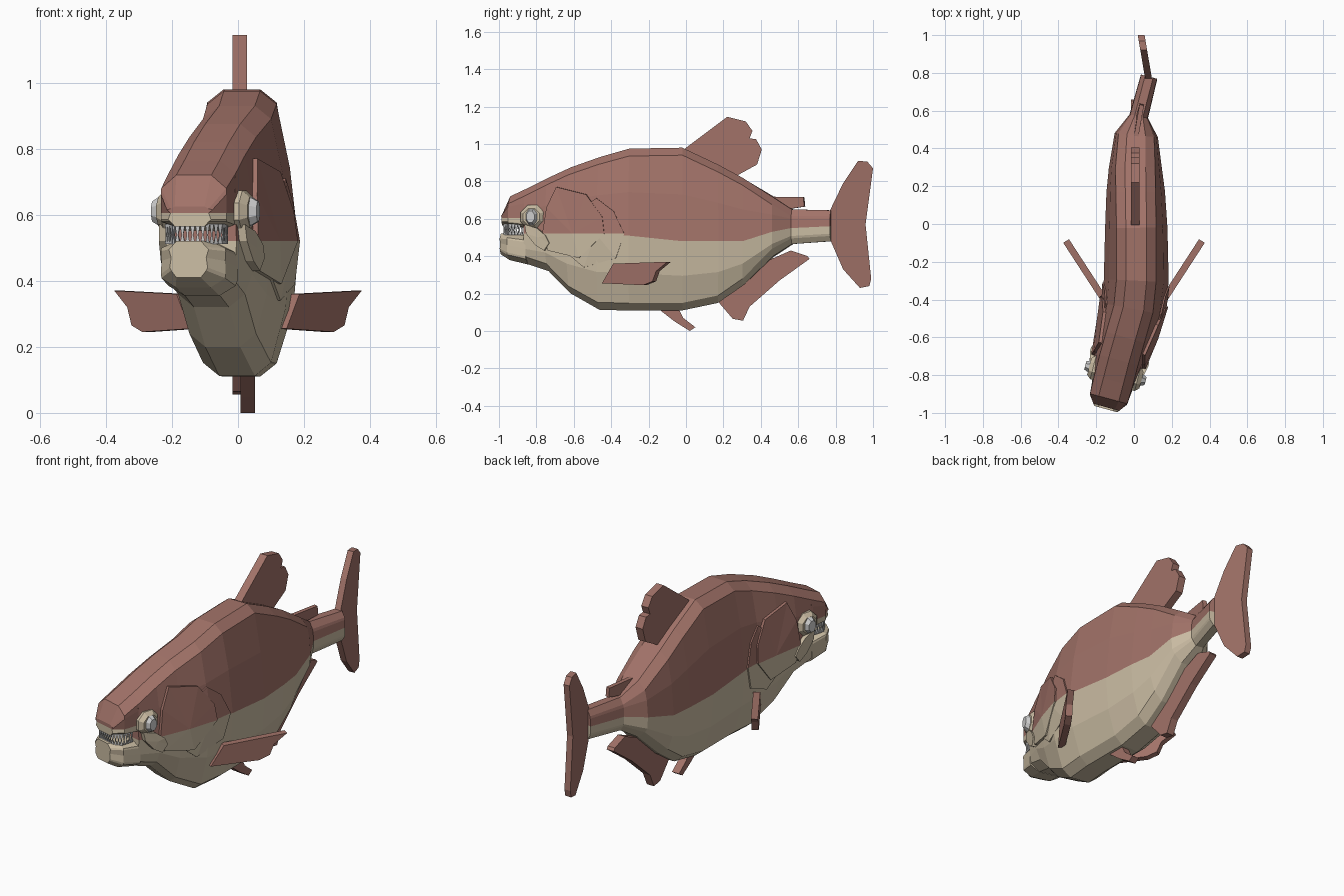
import bpy, bmesh, math
from mathutils import Vector

if "Cube" in bpy.data.objects:
    bpy.data.objects.remove(bpy.data.objects["Cube"])


def material(name, col):
    m = bpy.data.materials.new(name)
    m.diffuse_color = (*col, 1)
    m.use_nodes = True
    m.node_tree.nodes["Principled BSDF"].inputs["Base Color"].default_value = m.diffuse_color
    return m


BROWN = material("red_brown", (0.36, 0.17, 0.14))
CREAM = material("cream", (0.60, 0.51, 0.37))


def finish(name, bm, mats=()):
    bmesh.ops.recalc_face_normals(bm, faces=bm.faces[:])
    me = bpy.data.meshes.new(name)
    bm.to_mesh(me)
    bm.free()
    for m in mats:
        me.materials.append(m)
    ob = bpy.data.objects.new(name, me)
    bpy.context.collection.objects.link(ob)
    return ob


def interp(table, y):
    """Linear interpolation of rows keyed by their first value."""
    y = min(max(y, table[0][0]), table[-1][0])
    for a, b in zip(table, table[1:]):
        if y <= b[0]:
            t = (y - a[0]) / (b[0] - a[0])
            return [p + (q - p) * t for p, q in zip(a, b)]


# Curved spine: (y, x)
SPINE = [(-1, -.155), (-.9, -.127), (-.7, -.075), (-.45, -.003), (-.3, .012),
         (0, .012), (.4, .005), (.55, .02), (.78, .08)]


def bend(s, y, z):
    y0, y1 = max(y - .1, -1), min(y + .1, .78)
    if y1 <= y0:
        y0 = .68
    d = (interp(SPINE, y1)[1] - interp(SPINE, y0)[1]) / (y1 - y0)
    l = math.hypot(1, d)
    return Vector((interp(SPINE, y)[1] + s / l, y - s * d / l, z))


# Body sections: y, top, colour split, bottom, half width, ridge scale
BODY = [(-.84, .76, .52, .36, .11, 1), (-.72, .82, .52, .32, .135, 1),
        (-.6, .875, .52, .2, .15, 1), (-.45, .93, .52, .112, .165, 1),
        (-.3, .975, .51, .11, .172, 1), (-.02, .98, .48, .11, .165, 1),
        (.17, .89, .48, .15, .155, 1), (.3, .82, .48, .24, .14, 1),
        (.47, .715, .53, .4, .115, .9), (.57, .65, .55, .465, .05, .4),
        (.78, .645, .56, .48, .045, .4)]


def half_ring(sec):
    y, top, split, bot, w, k = sec
    r, u = .055 * k, .105 * k
    ct, cb = min(.04, .35 * (top - split)), min(.04, .35 * (split - bot))
    return [(r, top), (min(u, w), top - ct), (u * .4 + w * .6, (top + split) / 2),
            (w, split), (u * .25 + w * .75, (split + bot) / 2),
            (min(u, w), bot + cb), (r, bot)]


def loft(name, secs, mats):
    bm = bmesh.new()
    rings = []
    for sec in secs:
        h = half_ring(sec)
        pts = h + [(-s, z) for s, z in reversed(h)]
        rings.append([bm.verts.new(bend(s, sec[0], z)) for s, z in pts])
    low = len(mats) - 1
    for a, b in zip(rings, rings[1:]):
        for i in range(14):
            j = (i + 1) % 14
            f = bm.faces.new((a[i], a[j], b[j], b[i]))
            f.material_index = low if 3 <= i <= 9 else 0
    for r in (rings[0], rings[-1]):
        bm.faces.new(r[:4] + r[10:])
        bm.faces.new(r[3:11]).material_index = low
    return finish(name, bm, mats)


loft("body", BODY, (BROWN, CREAM))
loft("upper_jaw", [(-.97, .625, .605, .565, .06, .85), (-.925, .72, .605, .565, .102, 1),
                   (-.83, .765, .605, .55, .108, 1)], (BROWN, CREAM))
loft("lower_jaw", [(-.98, .52, .47, .41, .055, .7), (-.93, .52, .46, .38, .1, 1),
                   (-.83, .51, .44, .355, .112, 1)], (CREAM,))


def half_width(y, z):
    h = half_ring(interp(BODY, y))
    for (s0, z0), (s1, z1) in zip(h, h[1:]):
        if z1 <= z <= z0:
            return s0 + (s1 - s0) * (z0 - z) / (z0 - z1)
    return h[-1][0]


def plate(name, pts, centre, lift, mats):
    """Thin panel following the flank, fanned from its centre."""
    for side, tag in ((1, "right"), (-1, "left")):
        bm = bmesh.new()

        def v(p, off):
            return bm.verts.new(bend(side * (half_width(*p) + off), *p))
        out, inn, c = [v(p, lift) for p in pts], [v(p, -.02) for p in pts], v(centre, lift)
        for i in range(len(pts)):
            j = (i + 1) % len(pts)
            low = pts[i][1] + pts[j][1] < 2 * .52 and len(mats) > 1
            for f in ((out[i], out[j], c), (out[i], inn[i], inn[j], out[j])):
                bm.faces.new(f).material_index = int(low)
        finish(f"{tag}_{name}", bm, mats)


# Gill covers and cheeks
plate("rear_gill_cover", [(-.45, .71), (-.37, .64), (-.32, .52), (-.36, .39), (-.51, .34),
                          (-.6, .42), (-.6, .52), (-.52, .66)], (-.45, .52), .008, (BROWN, CREAM))
plate("front_gill_cover", [(-.66, .77), (-.5, .73), (-.42, .61), (-.41, .52), (-.53, .39),
                           (-.7, .43), (-.73, .52), (-.71, .66)], (-.56, .52), .016, (BROWN, CREAM))
plate("cheek", [(-.83, .57), (-.76, .55), (-.71, .51), (-.69, .47), (-.72, .43),
                (-.77, .46), (-.82, .52)], (-.75, .5), .024, (CREAM,))


def disc(name, ry, rz, s0, s1, mats):
    """Bevelled octagonal disc on both sides of the head."""
    for side, tag in ((1, "right"), (-1, "left")):
        bm = bmesh.new()
        rings = []
        for s, k in ((s0, 1), (s0 * .4 + s1 * .6, 1), (s1, .7)):
            rings.append([bm.verts.new(bend(
                side * s, -.79 + k * ry * math.cos((i + .5) * math.pi / 4),
                .61 + k * rz * math.sin((i + .5) * math.pi / 4))) for i in range(8)])
        for a, b in zip(rings, rings[1:]):
            for i in range(8):
                bm.faces.new((a[i], a[(i + 1) % 8], b[(i + 1) % 8], b[i]))
        bm.faces.new(rings[0])
        bm.faces.new(rings[-1])
        finish(f"{tag}_{name}", bm, mats)


disc("eye_socket", .068, .068, .09, .143, (CREAM,))
disc("eye", .033, .047, .11, .165, ())

# Teeth along both jaws
ARCH = [(-.09, -.86), (-.09, -.925), (-.048, -.965), (.048, -.965), (.09, -.925), (.09, -.86)]
for name, base, tip in (("upper_teeth", .572, .525), ("lower_teeth", .512, .55)):
    bm = bmesh.new()
    for a, b in zip(ARCH, ARCH[1:]):
        a, b = Vector(a), Vector(b)
        n = max(3, round((b - a).length / .016))
        for i in range(n):
            p, q = a.lerp(b, i / n), a.lerp(b, (i + 1) / n)
            m = (p + q) / 2
            inward = m + (Vector((0, -.85)) - m).normalized() * .02
            vs = [bm.verts.new(bend(t.x, t.y, base)) for t in (p, q, inward)]
            top = bm.verts.new(bend(m.x, m.y, tip))
            bm.faces.new(vs)
            for j in range(3):
                bm.faces.new((vs[j], vs[(j + 1) % 3], top))
    finish(name, bm)


def fin(name, pts, place, t=.022):
    bm = bmesh.new()
    a = [bm.verts.new(place(-t, y, z)) for y, z in pts]
    b = [bm.verts.new(place(t, y, z)) for y, z in pts]
    bm.faces.new(a)
    bm.faces.new(b)
    for i in range(len(pts)):
        j = (i + 1) % len(pts)
        bm.faces.new((a[i], a[j], b[j], b[i]))
    finish(name, bm, (BROWN,))


def straight(s, y, z):
    return Vector((.006 + s, y, z))


# Fins along the midline
fin("dorsal_fin", [(-.02, .96), (0, .98), (.22, 1.145), (.32, 1.12), (.355, 1.07), (.34, 1.03),
                   (.375, 1.025), (.405, .97), (.38, .89), (.28, .835), (.2, .83)], straight)
fin("adipose_fin", [(.44, .70), (.46, .718), (.63, .715), (.635, .665), (.57, .655), (.5, .66)],
    bend, .012)
fin("anal_fin", [(.16, .17), (.25, .065), (.305, .055), (.34, .13), (.5, .27), (.66, .385),
                 (.65, .4), (.56, .43), (.4, .36), (.28, .25)], straight)
fin("pelvic_fin", [(-.15, .12), (-.06, .05), (.02, 0), (.05, .02), (-.015, .07), (-.04, .12)],
    lambda s, y, z: Vector((.03 + s, y, z)))
fin("tail_fin", [(.77, .645), (.84, .79), (.92, .91), (.97, .905), (1, .87), (.96, .57),
                 (.99, .28), (.98, .24), (.93, .23), (.84, .33), (.77, .49)],
    lambda s, y, z: Vector((.077 - (y - .77) * .17 + s, y, z)), .018)

# Pectoral fins, swept outward
for side, tag in ((1, "right"), (-1, "left")):
    fin(f"{tag}_pectoral_fin", [(-.44, .255), (-.38, .36), (-.09, .37), (-.15, .32),
                                (-.17, .265), (-.22, .245)],
        lambda s, y, z: Vector((side * (.145 + (y + .42) * .65 + s * .84), y - s * .54, z)), .018)
